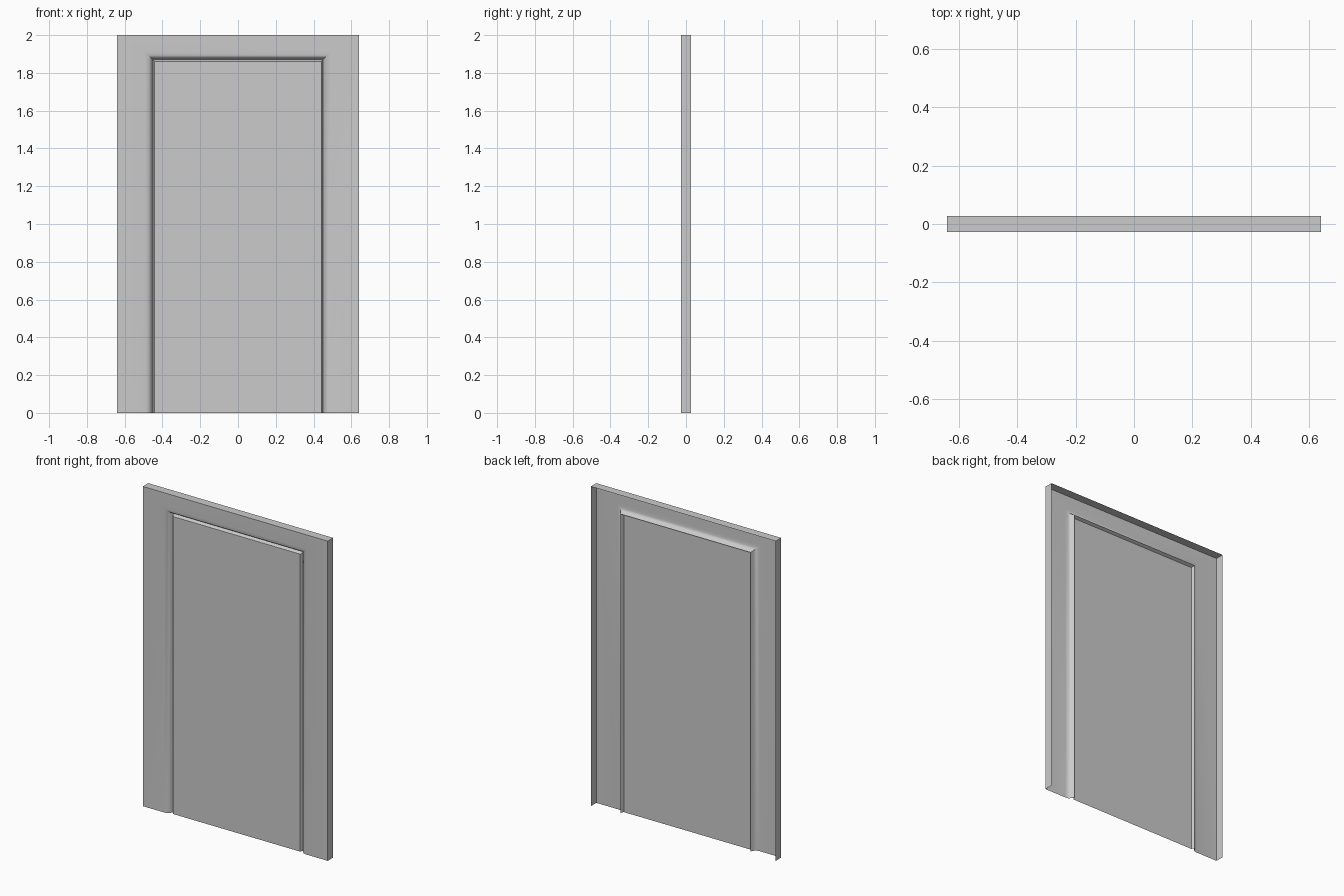
import bpy
import bmesh

if "Cube" in bpy.data.objects:
    bpy.data.objects.remove(bpy.data.objects["Cube"])

FRONT, BACK = -0.027, 0.027

# Pressed sheet profile: half width, top height, depth behind the front face
profile = [
    (0.64, 2.0, BACK - FRONT),   # back rim of the folded flange
    (0.64, 2.0, 0.0),            # front corner
    (0.49, 1.91, 0.0),           # flat frame ends
    (0.472, 1.892, 0.003),       # rounded slope into the groove
    (0.461, 1.881, 0.013),
    (0.455, 1.875, 0.024),
    (0.450, 1.870, 0.032),       # groove bottom
    (0.441, 1.861, 0.012),       # centre panel edge
]

bm = bmesh.new()


def arch(half, top, depth):
    y = FRONT + depth
    pts = [(-half, 0), (-half, top), (half, top), (half, 0)]
    return [bm.verts.new((x, y, z)) for x, z in pts]


# Nested door-shaped arches, open along the floor
rings = [arch(*p) for p in profile]
for outer, inner in zip(rings, rings[1:]):
    for i in range(3):
        bm.faces.new((outer[i], outer[i + 1], inner[i + 1], inner[i]))

# Flat centre panel
bm.faces.new(rings[-1])
bmesh.ops.recalc_face_normals(bm, faces=bm.faces[:])
bm.faces.ensure_lookup_table()
if bm.faces[-1].normal.y > 0:
    bmesh.ops.reverse_faces(bm, faces=bm.faces[:])

mesh = bpy.data.meshes.new("door_panel")
bm.to_mesh(mesh)
bm.free()
door = bpy.data.objects.new("door_panel", mesh)
bpy.context.collection.objects.link(door)
bpy.context.view_layer.objects.active = door
door.select_set(True)
bpy.ops.object.shade_smooth_by_angle(angle=0.7)
